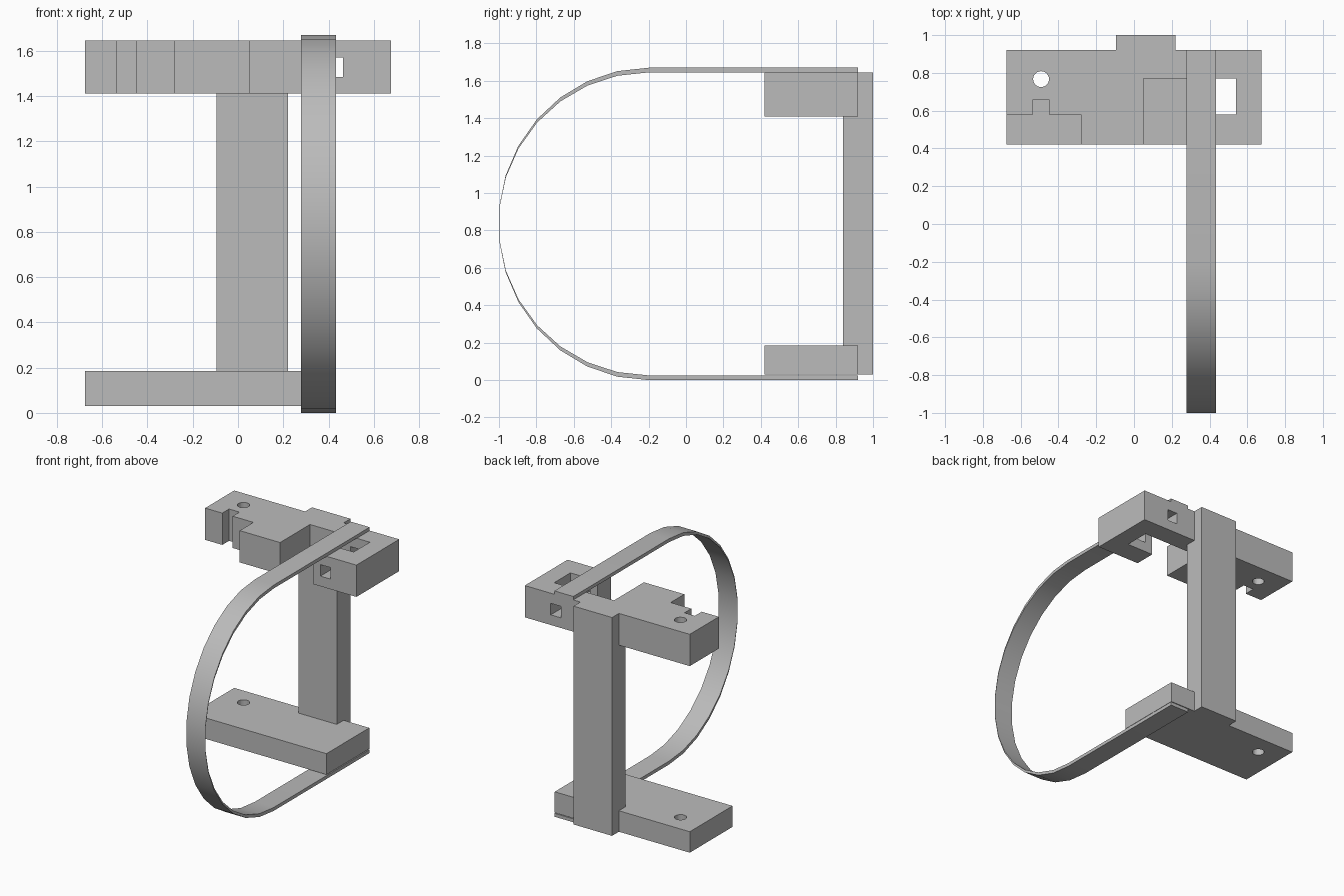
import bpy, bmesh, math
from mathutils import Vector

cube = bpy.data.objects.get("Cube")
if cube:
    bpy.data.objects.remove(cube, do_unlink=True)

grey = bpy.data.materials.new("plain grey")
grey.use_nodes = True
GREY = (0.5, 0.5, 0.5, 1)
grey.diffuse_color = GREY
grey.node_tree.nodes["Principled BSDF"].inputs["Base Color"].default_value = GREY


def extrude(name, outline, direction):
    """Closed prism from a flat outline pushed along a direction."""
    bm = bmesh.new()
    face = bm.faces.new([bm.verts.new(p) for p in outline])
    new = bmesh.ops.extrude_face_region(bm, geom=[face])["geom"]
    verts = [v for v in new if isinstance(v, bmesh.types.BMVert)]
    bmesh.ops.translate(bm, verts=verts, vec=Vector(direction))
    bmesh.ops.recalc_face_normals(bm, faces=bm.faces)
    mesh = bpy.data.meshes.new(name)
    bm.to_mesh(mesh)
    bm.free()
    mesh.materials.append(grey)
    obj = bpy.data.objects.new(name, mesh)
    bpy.context.collection.objects.link(obj)
    return obj


def slab(name, plan, z0, z1):
    return extrude(name, [(x, y, z0) for x, y in plan], (0, 0, z1 - z0))


def rect(x0, x1, y0, y1):
    return [(x0, y0), (x1, y0), (x1, y1), (x0, y1)]


def cut(obj, cutter):
    mod = obj.modifiers.new(cutter.name, "BOOLEAN")
    mod.operation = "DIFFERENCE"
    mod.solver = "EXACT"
    mod.object = cutter
    cutter.hide_render = True
    cutter.hide_set(True)
    cutter.display_type = "WIRE"


LEFT, RIGHT, FRONT, BACK = 0.675, -0.675, 0.42, 0.92
MID = 0.835                      # centre height of the hoop
COL0, COL1, COL_Y = -0.095, 0.22, 0.84
socket = [(COL1, BACK), (COL1, COL_Y), (COL0, COL_Y), (COL0, BACK)]

# Upright column, set into the back edge of both plates
slab("column", rect(COL0, COL1, COL_Y, 1.0), 0.03, 1.645)

# Upper plate: stepped and slotted front on one side, hooked arm on the other
top_plan = [(RIGHT, 0.58), (-0.535, 0.58), (-0.535, 0.66), (-0.45, 0.66),
            (-0.45, 0.58), (-0.28, 0.58), (-0.28, FRONT), (0.05, FRONT),
            (0.05, 0.77), (0.54, 0.77), (0.54, 0.58), (0.32, 0.58),
            (0.32, FRONT), (LEFT, FRONT), (LEFT, BACK)] + socket + [(RIGHT, BACK)]
top_plate = slab("top_plate", top_plan, 1.41, 1.645)

# Lower plate
base_plan = [(RIGHT, FRONT), (0.43, FRONT), (0.43, BACK)] + socket + [(RIGHT, BACK)]
base_plate = slab("base_plate", base_plan, 0.03, 0.185)

# Round holes aligned through both plates
ring = [(-0.492 + 0.042 * math.cos(a), 0.767 + 0.042 * math.sin(a))
        for a in (math.tau * i / 24 for i in range(24))]
drill = slab("drill_cutter", ring, -0.2, 2.0)
cut(top_plate, drill)
cut(base_plate, drill)

# Square channel running front to back through the hooked arm
channel = slab("channel_cutter", rect(0.38, 0.463, 0.3, 1.1), 1.485, 1.57)
cut(top_plate, channel)


# Bent strap: straight legs joined by a half-ellipse, thinnest at the front
def strap_line(ry, rz):
    arc = [(-0.2 - ry * math.sin(a), MID + rz * math.cos(a))
           for a in (math.pi * i / 15 for i in range(16))]
    return [(BACK, MID + rz)] + arc + [(BACK, MID - rz)]


outer = strap_line(0.804, 0.835)
inner = strap_line(0.802, 0.81)
loop = outer + inner[::-1]
strap = extrude("strap", [(0.278, y, z) for y, z in loop], (0.155, 0, 0))
bpy.ops.object.select_all(action="DESELECT")
strap.select_set(True)
bpy.context.view_layer.objects.active = strap
bpy.ops.object.shade_smooth_by_angle(angle=math.radians(30))
